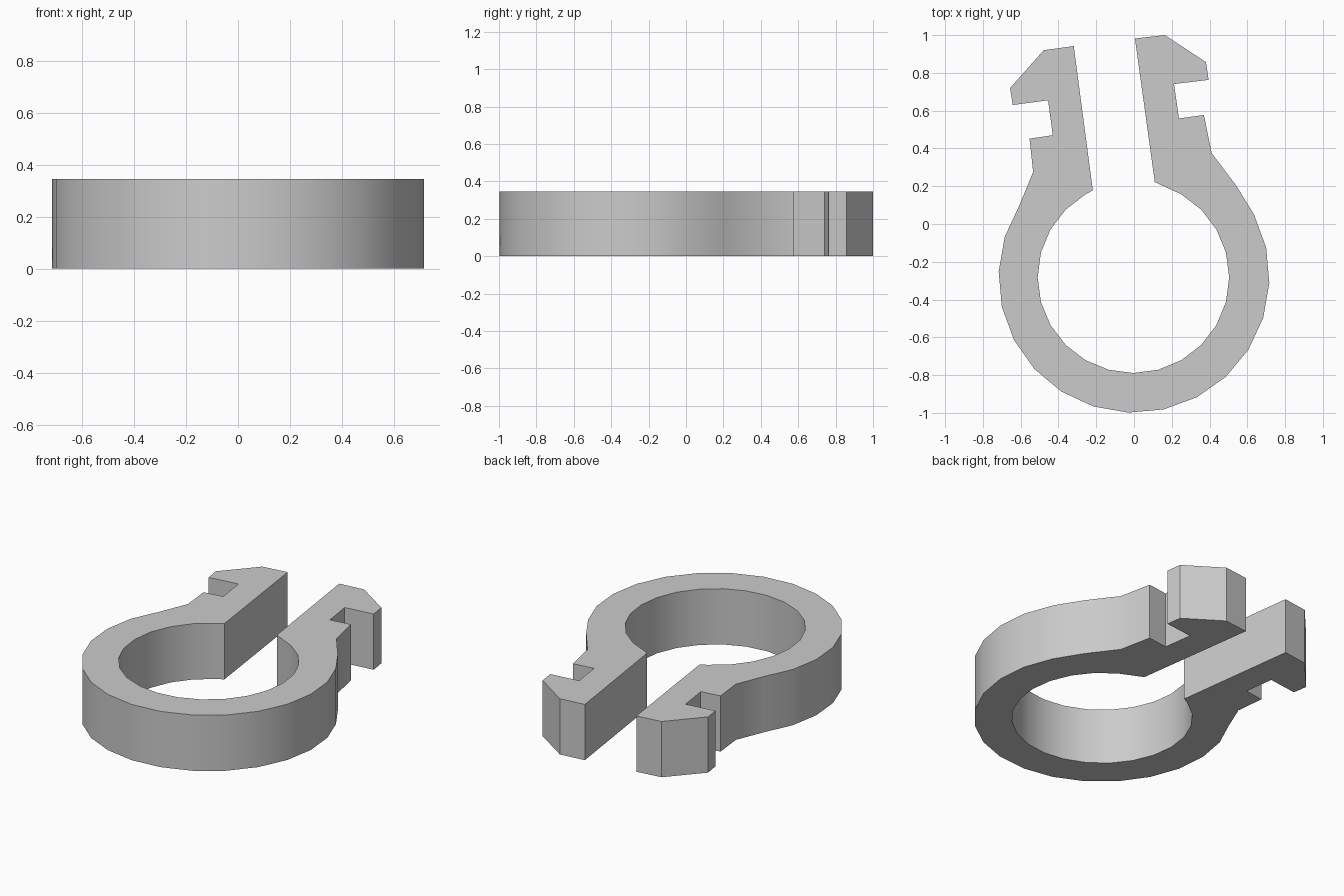
import bpy, bmesh, math

HEIGHT = 0.345
CENTRE_Y = -0.282
INNER_R, OUTER_R = 0.507, 0.717

cube = bpy.data.objects.get("Cube")
if cube:
    bpy.data.objects.remove(cube, do_unlink=True)


def arc(radius, start, end, step, cx=0.0):
    """Points on a circle around the ring centre, angles in degrees."""
    count = round((end - start) / step)
    angles = [math.radians(start + i * step) for i in range(count + 1)]
    return [(cx + radius * math.cos(a), CENTRE_Y + radius * math.sin(a)) for a in angles]


# Hooked arms, each traced from the outer shoulder round to the gap
left_arm = [(-0.534, 0.275), (-0.553, 0.452), (-0.43, 0.47), (-0.455, 0.655),
            (-0.642, 0.63), (-0.656, 0.72), (-0.478, 0.92), (-0.319, 0.942),
            (-0.218, 0.178)]
right_arm = [(0.54, 0.205), (0.411, 0.376), (0.37, 0.577), (0.238, 0.559),
             (0.212, 0.741), (0.395, 0.763), (0.381, 0.857), (0.163, 1.0),
             (0.005, 0.982), (0.11, 0.222)]

# Closed outline: outer ring, right arm, inner ring, left arm
outer = arc(OUTER_R, 147.6, 387.6, 15)
inner = arc(INNER_R, 120, 420, 15, -0.003)[::-1]
outline = outer + right_arm + inner + left_arm[::-1]

# Extrude the outline upward
bm = bmesh.new()
base = bm.faces.new([bm.verts.new((x, y, 0)) for x, y in outline])
top = bmesh.ops.extrude_face_region(bm, geom=[base], use_keep_orig=True)["geom"]
bmesh.ops.translate(bm, vec=(0, 0, HEIGHT),
                    verts=[v for v in top if isinstance(v, bmesh.types.BMVert)])
bmesh.ops.recalc_face_normals(bm, faces=bm.faces)
mesh = bpy.data.meshes.new("ring_clip")
bm.to_mesh(mesh)
bm.free()

clip = bpy.data.objects.new("ring_clip", mesh)
bpy.context.collection.objects.link(clip)

# Plain grey material
grey = bpy.data.materials.new("light_grey")
grey.use_nodes = True
colour = (0.6, 0.6, 0.6, 1)
grey.diffuse_color = colour
grey.node_tree.nodes["Principled BSDF"].inputs["Base Color"].default_value = colour
mesh.materials.append(grey)

# Smooth round walls, sharp corners
bpy.ops.object.select_all(action="DESELECT")
clip.select_set(True)
bpy.context.view_layer.objects.active = clip
bpy.ops.object.shade_smooth_by_angle(angle=math.radians(30))
